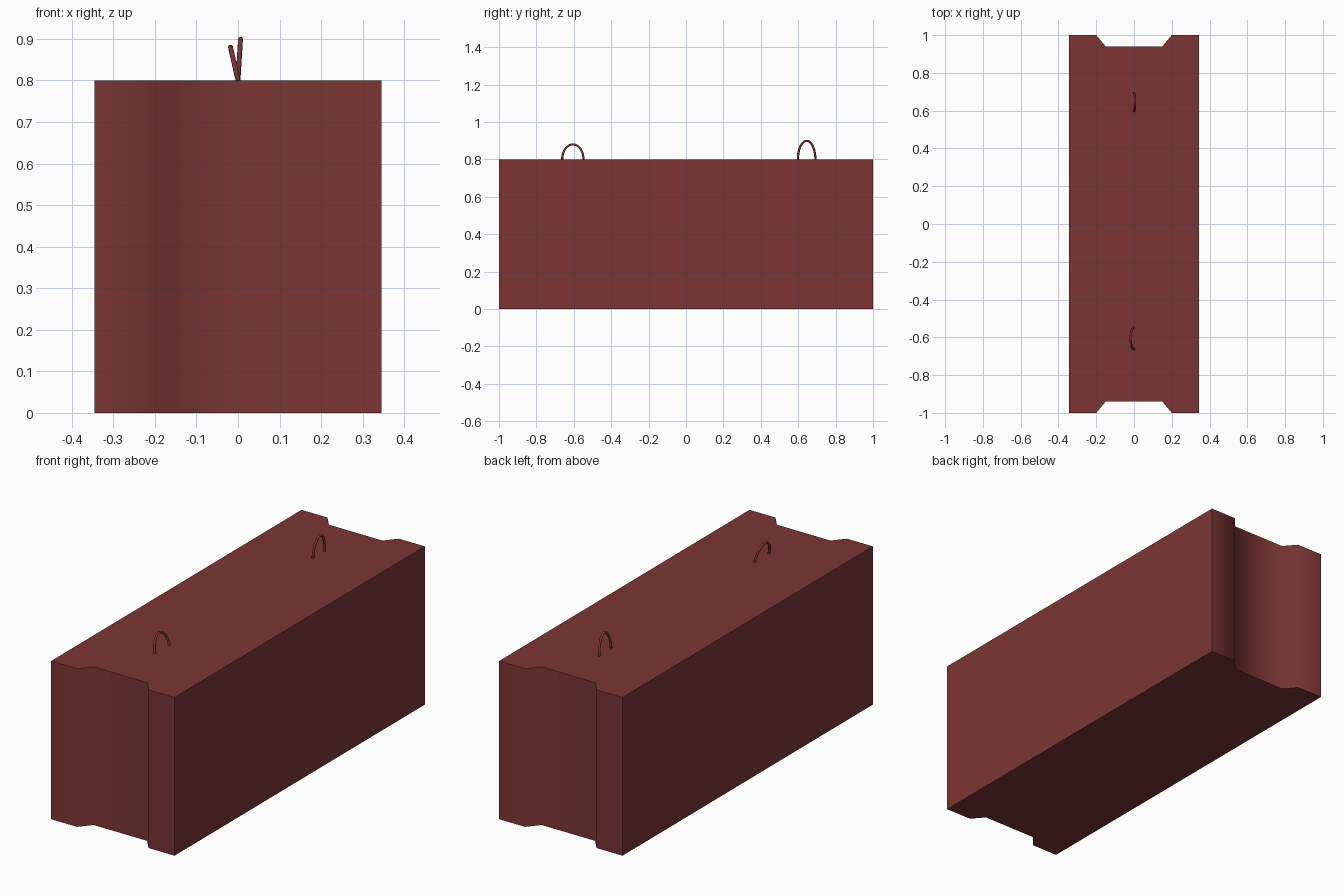
import bpy, bmesh, math

if "Cube" in bpy.data.objects:
    bpy.data.objects.remove(bpy.data.objects["Cube"])

red = bpy.data.materials.new("brick_red")
red.diffuse_color = (0.2, 0.036, 0.036, 1)
red.use_nodes = True
red.node_tree.nodes["Principled BSDF"].inputs["Base Color"].default_value = red.diffuse_color


def smooth(obj, degrees):
    bpy.ops.object.select_all(action='DESELECT')
    obj.select_set(True)
    bpy.context.view_layer.objects.active = obj
    bpy.ops.object.shade_smooth_by_angle(angle=math.radians(degrees))


# Block: plan outline with a keyed recess at each end, extruded upward
HALF_W, HALF_L, HEIGHT = 0.345, 1.0, 0.80
end = [(HALF_W, HALF_L), (0.20, HALF_L), (0.15, 0.94),
       (-0.15, 0.94), (-0.20, HALF_L), (-HALF_W, HALF_L)]
outline = end + [(-x, -y) for x, y in end]
bm = bmesh.new()
base = bm.faces.new([bm.verts.new((x, y, 0)) for x, y in outline])
top = bmesh.ops.extrude_face_region(bm, geom=[base])
bmesh.ops.translate(bm, vec=(0, 0, HEIGHT),
                    verts=[v for v in top["geom"] if isinstance(v, bmesh.types.BMVert)])
bmesh.ops.recalc_face_normals(bm, faces=bm.faces)
mesh = bpy.data.meshes.new("block")
bm.to_mesh(mesh)
bm.free()
block = bpy.data.objects.new("block", mesh)
bpy.context.collection.objects.link(block)
mesh.materials.append(red)
smooth(block, 60)


# Lifting loops: leaning half-ellipse rods rising from the top
def lifting_loop(name, y, half_width, rise, lean, steps=20):
    curve = bpy.data.curves.new(name, 'CURVE')
    curve.dimensions = '3D'
    curve.bevel_depth = 0.006
    curve.bevel_resolution = 2
    curve.use_fill_caps = True
    spline = curve.splines.new('POLY')
    spline.points.add(steps)
    for i, p in enumerate(spline.points):
        a = math.pi * i / steps
        s = math.sin(a)
        p.co = (lean * s, y - half_width * math.cos(a), HEIGHT + rise * s, 1)
    curve.materials.append(red)
    obj = bpy.data.objects.new(name, curve)
    bpy.context.collection.objects.link(obj)
    bpy.ops.object.select_all(action='DESELECT')
    obj.select_set(True)
    bpy.context.view_layer.objects.active = obj
    bpy.ops.object.convert(target='MESH')
    smooth(bpy.context.object, 50)


lifting_loop("front_lifting_loop", -0.605, 0.057, 0.080, -0.018)
lifting_loop("back_lifting_loop", 0.645, 0.047, 0.099, 0.006)
